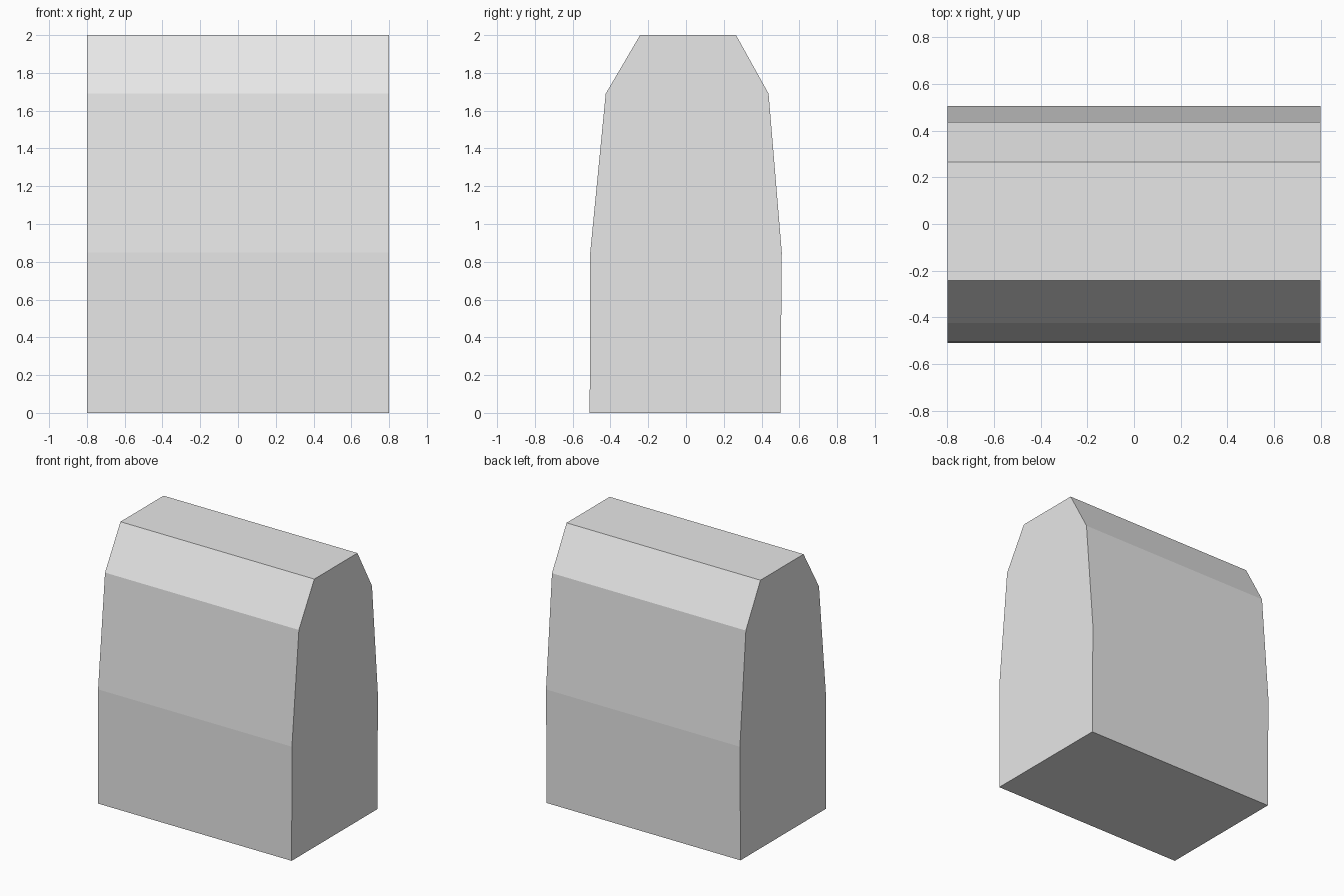
import bpy
import bmesh

cube = bpy.data.objects.get("Cube")
if cube:
    bpy.data.objects.remove(cube, do_unlink=True)

# Plain light grey material
grey = bpy.data.materials.new("light grey")
grey.use_nodes = True
colour = (0.8, 0.8, 0.8, 1)
grey.diffuse_color = colour
grey.node_tree.nodes["Principled BSDF"].inputs["Base Color"].default_value = colour

# Side outline (y, z), extruded across the width
outline = [(-0.51, 0), (0.5, 0), (0.507, 0.85), (0.437, 1.69),
           (0.265, 2), (-0.243, 2), (-0.425, 1.69), (-0.507, 0.85)]
half_width = 0.8

bm = bmesh.new()
side = bm.faces.new([bm.verts.new((-half_width, y, z)) for y, z in outline])
sweep = bmesh.ops.extrude_face_region(bm, geom=[side], use_keep_orig=True)
moved = [v for v in sweep["geom"] if isinstance(v, bmesh.types.BMVert)]
bmesh.ops.translate(bm, verts=moved, vec=(2 * half_width, 0, 0))
bmesh.ops.recalc_face_normals(bm, faces=bm.faces)

mesh = bpy.data.meshes.new("tapered_block")
bm.to_mesh(mesh)
bm.free()
mesh.materials.append(grey)
block = bpy.data.objects.new("tapered_block", mesh)
bpy.context.collection.objects.link(block)
